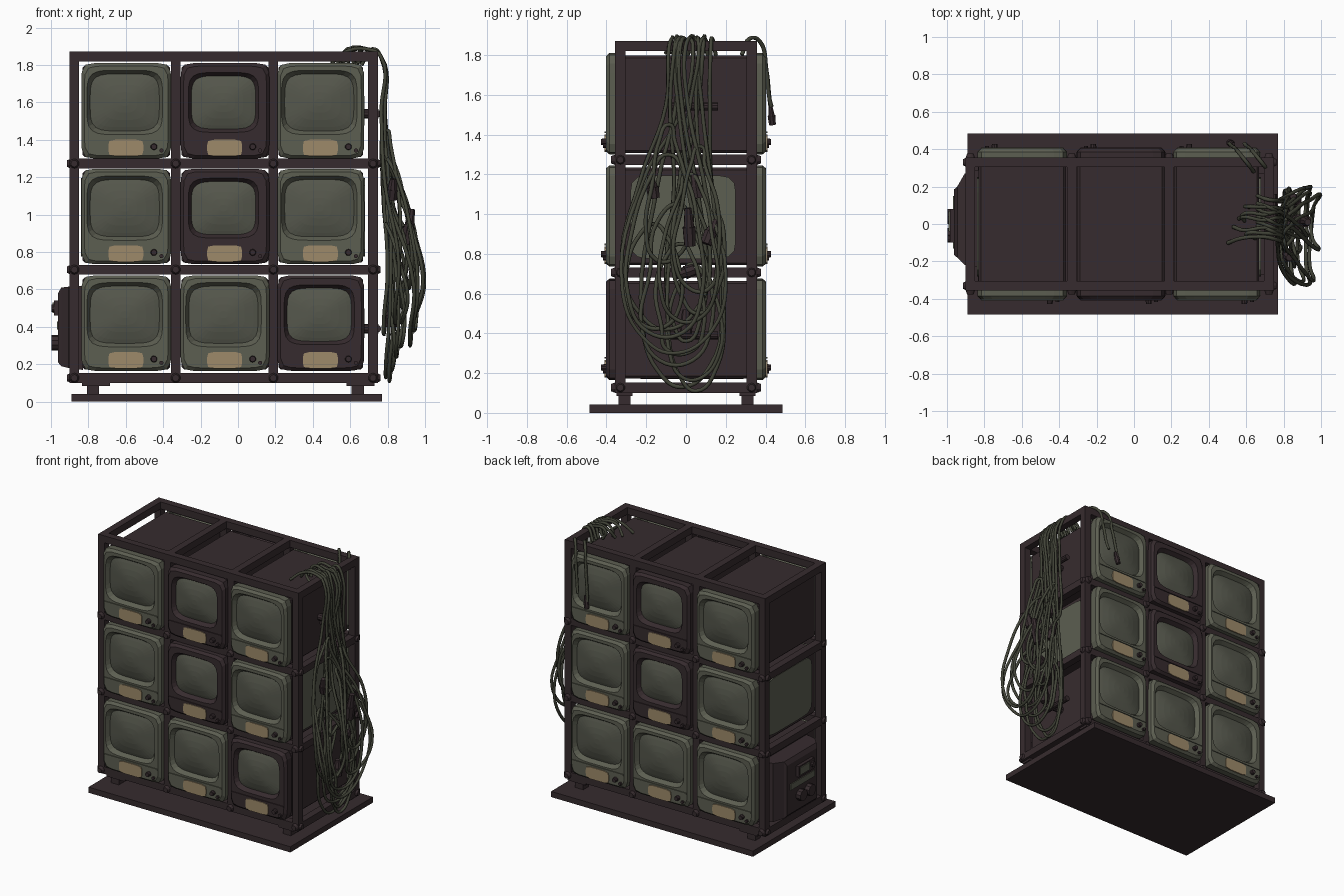
import bpy, bmesh, math, random
from mathutils import Vector, Matrix

if "Cube" in bpy.data.objects:
    bpy.data.objects.remove(bpy.data.objects["Cube"])

random.seed(4)


def srgb(name, r, g, b):
    m = bpy.data.materials.new(name)
    lin = [((c / 255 + 0.055) / 1.055) ** 2.4 for c in (r, g, b)]
    m.diffuse_color = (*lin, 1)
    m.use_nodes = True
    m.node_tree.nodes["Principled BSDF"].inputs["Base Color"].default_value = m.diffuse_color
    return m


DARK = srgb("dark_maroon_metal", 54, 43, 46)
SHELL = srgb("olive_grey_shell", 92, 94, 81)
GLASS = srgb("screen_glass", 85, 87, 76)
TAN = srgb("tan_label", 158, 138, 106)
CABLE = srgb("cable_green", 66, 68, 56)


def finish(bm, name, *mats):
    bmesh.ops.recalc_face_normals(bm, faces=bm.faces)
    me = bpy.data.meshes.new(name)
    bm.to_mesh(me)
    bm.free()
    for m in mats:
        me.materials.append(m)
    ob = bpy.data.objects.new(name, me)
    bpy.context.collection.objects.link(ob)
    return ob


def box(bm, x0, x1, y0, y1, z0, z1):
    mat = Matrix.Translation(((x0 + x1) / 2, (y0 + y1) / 2, (z0 + z1) / 2)) @ \
        Matrix.Diagonal((x1 - x0, y1 - y0, z1 - z0, 1))
    return bmesh.ops.create_cube(bm, size=1, matrix=mat)["verts"]


def rod(bm, a, b, r, r2=None, n=10):
    a, b = Vector(a), Vector(b)
    d = b - a
    mat = Matrix.Translation((a + b) / 2) @ d.to_track_quat('Z', 'Y').to_matrix().to_4x4()
    bmesh.ops.create_cone(bm, cap_ends=True, segments=n, radius1=r,
                          radius2=r if r2 is None else r2, depth=d.length, matrix=mat)


def outline(cx, cz, a, b, p, n=48):
    """Rounded rectangle as a list of (x, z)."""
    pts = []
    for i in range(n):
        t = 2 * math.pi * (i + 0.5) / n
        c, s = math.cos(t), math.sin(t)
        r = (abs(c / a) ** p + abs(s / b) ** p) ** (-1 / p)
        pts.append((cx + r * c, cz + r * s))
    return pts


def loft(bm, rings, mat=0, cap=True):
    """Bridge rings of 3D points; cap the last one."""
    vs = [[bm.verts.new(p) for p in ring] for ring in rings]
    n = len(vs[0])
    for u, v in zip(vs, vs[1:]):
        for i in range(n):
            f = bm.faces.new((u[i], u[(i + 1) % n], v[(i + 1) % n], v[i]))
            f.material_index = mat
    if cap:
        bm.faces.new(vs[-1]).material_index = mat


COLS = [(-0.837, -0.358), (-0.307, 0.168), (0.21, 0.675)]
ROWS = [(1.30, 1.81), (0.735, 1.245), (0.165, 0.675)]
XR = [-0.875, -0.333, 0.189, 0.722]      # frame uprights
ZR = [0.127, 0.706, 1.273, 1.845]        # frame levels
H = 0.026

# Base plate and feet
bm = bmesh.new()
box(bm, -0.89, 0.77, -0.485, 0.485, 0, 0.042)
finish(bm, "base_plate", DARK)
bm = bmesh.new()
for x in (-0.775, 0.64):
    for y in (-0.31, 0.31):
        box(bm, x - 0.033, x + 0.033, y - 0.03, y + 0.03, 0.04, 0.11)
        box(bm, x - 0.06, x + 0.09, y - 0.04, y + 0.04, 0.085, 0.105)
finish(bm, "feet", DARK)

# Rack frame: uprights, long rails, cross rails
bm = bmesh.new()
for y in (-0.33, 0.33):
    for x in XR:
        box(bm, x - H, x + H, y - H, y + H, 0.10, 1.87)
    for z in ZR:
        box(bm, -0.90, 0.748, y - H, y + H, z - H, z + H)
for x in XR:
    for z in ZR:
        box(bm, x - H, x + H, -0.355, 0.355, z - H, z + H)
finish(bm, "rack_frame", DARK)

# Bolts at the rack joints
bm = bmesh.new()
for s in (-1, 1):
    for z in ZR[:3]:
        for x in XR:
            rod(bm, (x, s * 0.35, z), (x, s * 0.378, z), 0.028, 0.018)
        for x, d in ((XR[0], -1), (XR[3], 1)):
            rod(bm, (x + d * 0.02, s * 0.33, z), (x + d * 0.04, s * 0.33, z), 0.026, 0.017)
finish(bm, "joint_bolts", DARK)


def tv_front(name, x0, x1, z0, z1, s, dark):
    """Bezel, screen, label and knobs of one set; s = -1 front, 1 back."""
    cx, cz = (x0 + x1) / 2, (z0 + z1) / 2
    a, b = (x1 - x0) / 2, (z1 - z0) / 2
    m = -s                                   # mirrors the layout on the back
    scx, scz, k = cx - m * 0.008, cz + 0.045, 0.93 if dark else 1.0

    def ring(pts, y):
        return [(x, s * y, z) for x, z in pts]
    # bezel with recessed screen opening
    bm = bmesh.new()
    loft(bm, [ring(outline(cx, cz, a - 0.006, b - 0.006, 12), 0.325),
              ring(outline(cx, cz, a, b, 12), 0.335),
              ring(outline(cx, cz, a, b, 12), 0.385),
              ring(outline(cx, cz, a - 0.016, b - 0.016, 10), 0.403),
              ring(outline(scx, scz, 0.202 * k, 0.172 * k, 5), 0.403),
              ring(outline(scx, scz, 0.184 * k, 0.152 * k, 4.5), 0.372)], cap=False)
    for f in bm.faces:
        f.smooth = False
    # ledge under the screen
    box(bm, cx - a + 0.02, cx + a - 0.02, *sorted((s * 0.39, s * 0.409)),
        cz - 0.147, cz - 0.139)
    finish(bm, name + "_bezel", DARK if dark else SHELL)
    # domed glass
    bm = bmesh.new()
    loft(bm, [ring(outline(scx, scz, 0.188 * k * q, 0.156 * k * q, 2 + 2.5 * q, 48),
                   0.402 - 0.03 * q * q) for q in (1, 0.85, 0.6, 0.35, 0.12)])
    finish(bm, name + "_screen", GLASS)
    # label plate
    bm = bmesh.new()
    lx, lz = cx - m * 0.002, cz - 0.198
    loft(bm, [ring(outline(lx, lz, 0.094, 0.044, 6, 24), 0.401),
              ring(outline(lx, lz, 0.094, 0.044, 6, 24), 0.409)])
    finish(bm, name + "_label", TAN)
    # knobs
    bm = bmesh.new()
    kx, kz = cx + m * 0.148, cz - 0.192
    rod(bm, (kx, s * 0.395, kz), (kx, s * 0.428, kz), 0.019, 0.015)
    rod(bm, (kx + m * 0.04, s * 0.395, kz - 0.02), (kx + m * 0.04, s * 0.418, kz - 0.02), 0.011)
    finish(bm, name + "_knobs", DARK)


# Television sets: one body with a front at each end
DARK_FRONT = {(0, 1), (1, 1), (2, 2)}
DARK_BACK = {(0, 1), (1, 1)}
for r, (z0, z1) in enumerate(ROWS):
    for c, (x0, x1) in enumerate(COLS):
        n = f"tv_row{r + 1}_col{c + 1}"
        bm = bmesh.new()
        box(bm, x0 + 0.006, x1 - 0.006, -0.335, 0.335, z0 + 0.008, z1 - 0.012)
        bmesh.ops.bevel(bm, geom=bm.edges[:], offset=0.012, segments=1, affect='EDGES')
        finish(bm, n + "_body", DARK)
        tv_front(n + "_front", x0, x1, z0, z1, -1, (r, c) in DARK_FRONT)
        tv_front(n + "_back", x0, x1, z0, z1, 1, (r, c) in DARK_BACK)

# Olive side panels on the middle row
bm = bmesh.new()
for x, d in ((COLS[0][0] + 0.006, -1), (COLS[2][1] - 0.006, 1)):
    pts = outline(-0.015, 0.985, 0.265, 0.21, 8)
    loft(bm, [[(x, y, z) for y, z in pts], [(x + d * 0.009, y, z) for y, z in pts]])
finish(bm, "side_panels", SHELL)

# Equipment box on the left side, with sockets
bm = bmesh.new()
loft(bm, [[(x, y0, z0), (x, y1, z0), (x, y1, z1), (x, y0, z1)] for x, y0, y1, z0, z1 in
          ((-0.83, -0.23, 0.29, 0.17, 0.62), (-0.905, -0.22, 0.27, 0.18, 0.615),
           (-0.945, -0.18, 0.20, 0.19, 0.61), (-0.962, -0.165, 0.185, 0.21, 0.58))])
finish(bm, "side_box", DARK)
bm = bmesh.new()
box(bm, -0.985, -0.95, -0.10, 0.08, 0.46, 0.54)
for y in (-0.06, 0.04):
    rod(bm, (-0.95, y, 0.315), (-0.998, y, 0.315), 0.042)
rod(bm, (-0.985, -0.08, 0.50), (-0.998, -0.08, 0.50), 0.02)
finish(bm, "box_sockets", DARK)
bm = bmesh.new()
box(bm, -0.992, -0.98, -0.04, 0.07, 0.475, 0.53)
box(bm, -0.968, -0.96, -0.13, 0.15, 0.385, 0.43)
finish(bm, "box_trim", SHELL)

# Cable hooks on the right side
bm = bmesh.new()
for z in (1.54, 0.39):
    rod(bm, (0.66, 0, z), (0.75, 0, z), 0.025)
    rod(bm, (0.745, -0.08, z), (0.745, 0.16, z), 0.02)
finish(bm, "cable_hooks", DARK)


def cable(name, pts, closed=False, r=0.0105):
    cu = bpy.data.curves.new(name, 'CURVE')
    cu.dimensions = '3D'
    cu.bevel_depth, cu.bevel_resolution, cu.resolution_u = r, 1, 6
    sp = cu.splines.new('BEZIER')
    sp.bezier_points.add(len(pts) - 1)
    for bp, p in zip(sp.bezier_points, pts):
        bp.co = p
        bp.handle_left_type = bp.handle_right_type = 'AUTO'
    sp.use_cyclic_u = closed
    cu.use_fill_caps = True
    cu.materials.append(CABLE)
    ob = bpy.data.objects.new(name, cu)
    bpy.context.collection.objects.link(ob)
    bpy.ops.object.select_all(action='DESELECT')
    ob.select_set(True)
    bpy.context.view_layer.objects.active = ob
    bpy.ops.object.convert(target='MESH')


# Long cables draped over the top rail: top y, loop centre y, half width, bottom z, bulge x
LONG = [(-0.07, -0.10, 0.22, 0.42, 0.86), (-0.02, -0.02, 0.20, 0.13, 0.81),
        (0.05, 0.05, 0.14, 0.11, 0.83), (0.02, -0.06, 0.26, 0.30, 0.94),
        (0.09, 0.06, 0.13, 0.50, 0.90), (-0.05, 0.00, 0.10, 0.36, 0.80)]
for i, (ty, cy, w, zb, bx) in enumerate(LONG):
    j = lambda: random.uniform(-0.02, 0.02)
    cable(f"long_cable_{i + 1}", [
        (0.50 + 0.03 * i, ty + j() * 3, 1.81), (0.60 + j(), ty + j(), 1.875),
        (0.70, ty, 1.883), (0.762, ty + j(), 1.85), (0.775 + j() / 2, ty - 0.03, 1.55),
        (0.79 + j(), cy - w * 0.6, 1.15 + j()), (bx, cy - w, zb + 0.32),
        (bx - 0.02, cy - w * 0.6, zb + 0.08), (bx - 0.02, cy, zb),
        (bx - 0.01, cy + w * 0.75, zb + 0.12), (bx, cy + w, zb + 0.40),
        (0.81 + j(), cy + w * 0.6, 1.1 + j()), (0.785, ty + 0.03, 1.55),
        (0.765, ty + 0.03 + j(), 1.84), (0.72, ty + 0.04, 1.885), (0.66, ty + 0.06, 1.80)])

# Coiled loops: centre y, half width, top z, bottom z, top x, bulge x
COILS = [(-0.10, 0.24, 1.30, 0.38, 0.80, 0.97), (-0.05, 0.20, 1.05, 0.24, 0.79, 0.86),
         (0.02, 0.17, 1.20, 0.45, 0.82, 0.985), (-0.16, 0.17, 0.95, 0.42, 0.80, 0.90),
         (0.06, 0.13, 1.34, 0.60, 0.80, 0.93), (-0.03, 0.14, 0.85, 0.30, 0.80, 0.88),
         (-0.09, 0.12, 1.45, 0.75, 0.79, 0.86), (0.04, 0.16, 0.75, 0.16, 0.79, 0.83)]
for i, (cy, w, zt, zb, tx, bx) in enumerate(COILS):
    pts = []
    for k in range(9):
        t = 2 * math.pi * k / 9
        u = (1 - math.cos(t)) / 2
        pts.append((tx + (bx - tx) * math.sin(u * 2.2) + random.uniform(-0.012, 0.012),
                    cy + w * math.sin(t) * (0.55 + 0.5 * u) + random.uniform(-0.02, 0.02),
                    zt + (zb - zt) * u))
    cable(f"coiled_cable_{i + 1}", pts, True)

# Short cables over the back top rail
for i, x in enumerate((0.52, 0.60)):
    cable(f"back_cable_{i + 1}", [(x + 0.12, 0.28, 1.80), (x + 0.09, 0.32, 1.882),
                                  (x + 0.05, 0.37, 1.87), (x + 0.02, 0.405, 1.72),
                                  (x, 0.42, 1.58), (x - 0.01, 0.43, 1.50 + 0.04 * i)])

# Plugs on cable ends
PLUGS = [((0.83, -0.18, 1.19), (0.82, -0.16, 1.08)), ((0.93, 0.01, 1.03), (0.90, 0.02, 0.84)),
         ((0.85, 0.15, 0.97), (0.87, 0.10, 0.85)), ((0.89, -0.05, 0.69), (0.87, 0.04, 0.72)),
         ((0.82, 0.0, 0.52), (0.82, 0.0, 0.40)), ((0.81, 0.04, 1.20), (0.81, 0.06, 1.08)),
         ((0.53, 0.425, 1.54), (0.51, 0.435, 1.45))]
bm = bmesh.new()
for a, b in PLUGS:
    a, b = Vector(a), Vector(b)
    small = 0.6 if a.y > 0.4 else 1
    rod(bm, a, a.lerp(b, 0.5), 0.018 * small, 0.028 * small, 8)
    rod(bm, a.lerp(b, 0.5), b, 0.034 * small, 0.03 * small, 8)
finish(bm, "cable_plugs", DARK)
